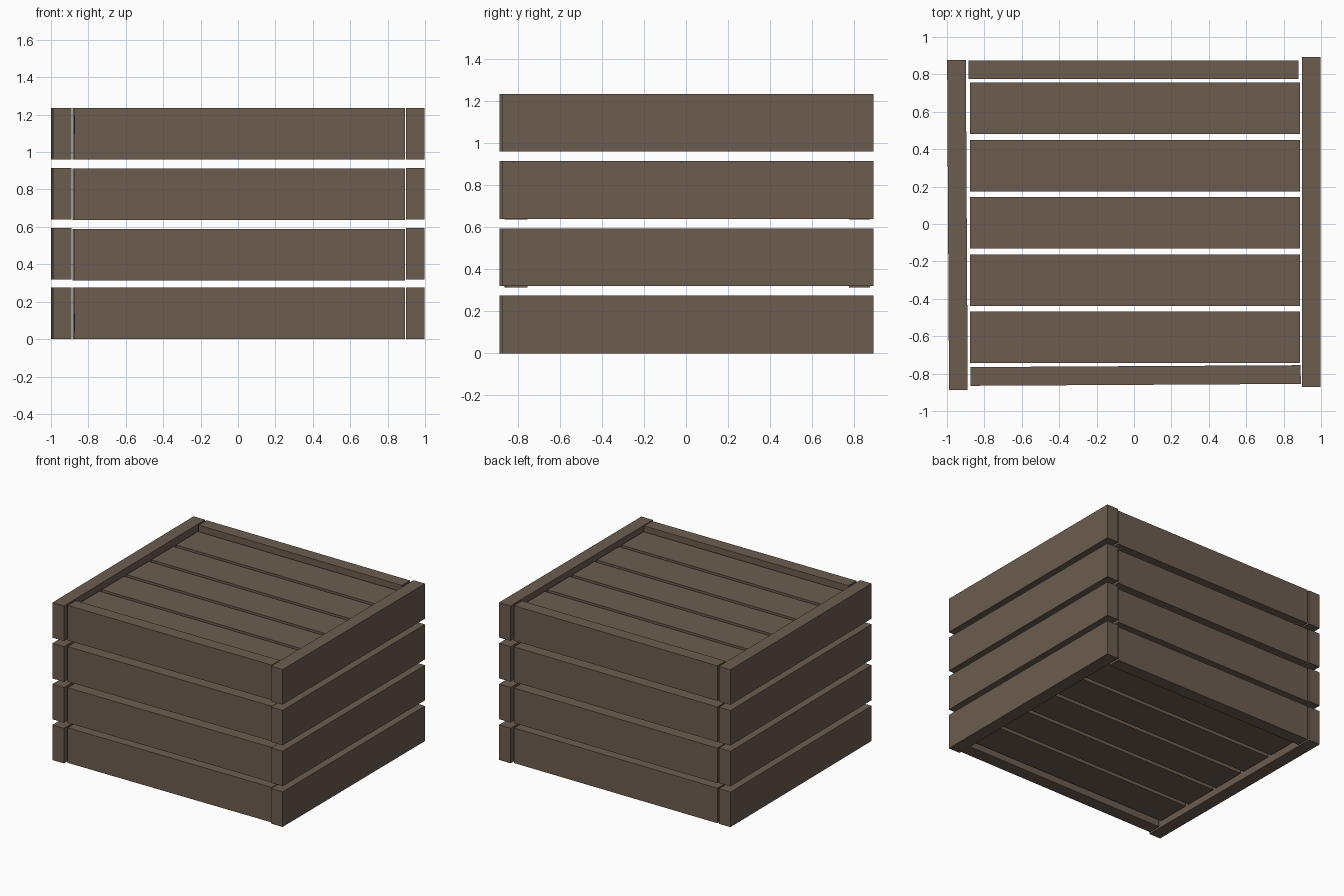
import bpy
from math import radians

if "Cube" in bpy.data.objects:
    bpy.data.objects.remove(bpy.data.objects["Cube"])

wood = bpy.data.materials.new("brown_wood")
wood.diffuse_color = (0.15, 0.11, 0.08, 1)
wood.use_nodes = True
wood.node_tree.nodes["Principled BSDF"].inputs["Base Color"].default_value = wood.diffuse_color


def plank(name, center, size, turn=0.0):
    """One flat-faced board, optionally turned a little about z."""
    bpy.ops.mesh.primitive_cube_add(size=1, location=center, rotation=(0, 0, radians(turn)))
    ob = bpy.context.object
    ob.name = name
    ob.scale = size
    bpy.ops.object.transform_apply(location=False, rotation=False, scale=True)
    ob.data.materials.append(wood)
    return ob


T, H = 0.10, 0.275           # board thickness and width
LONG = 1.765                 # board length

# Four layers of wall boards, slightly uneven as if nailed by hand
layers = [(0.0, 0.0), (0.32, -0.006), (0.64, -0.003), (0.96, 0.0)]
for i, (z, drop) in enumerate(layers, 1):
    zc = z + H / 2
    plank(f"right_board_{i}", (0.948, 0.01, zc), (T, LONG, H))
    plank(f"left_board_{i}", (-0.944, -0.006, zc), (T, LONG, H), 0.33)
    plank(f"back_board_{i}", (-0.002, 0.825, zc + drop), (LONG, T, H))
    plank(f"front_board_{i}", (0.009, -0.81, zc + drop), (LONG, T, H), 0.33)

# Lid and floor slats, both a little inside the rim
for name, zc in (("floor_slat", 0.09), ("lid_slat", 1.145)):
    for i in range(5):
        plank(f"{name}_{i + 1}", (0.006, -0.606 + 0.306 * i, zc), (LONG, H, T))
